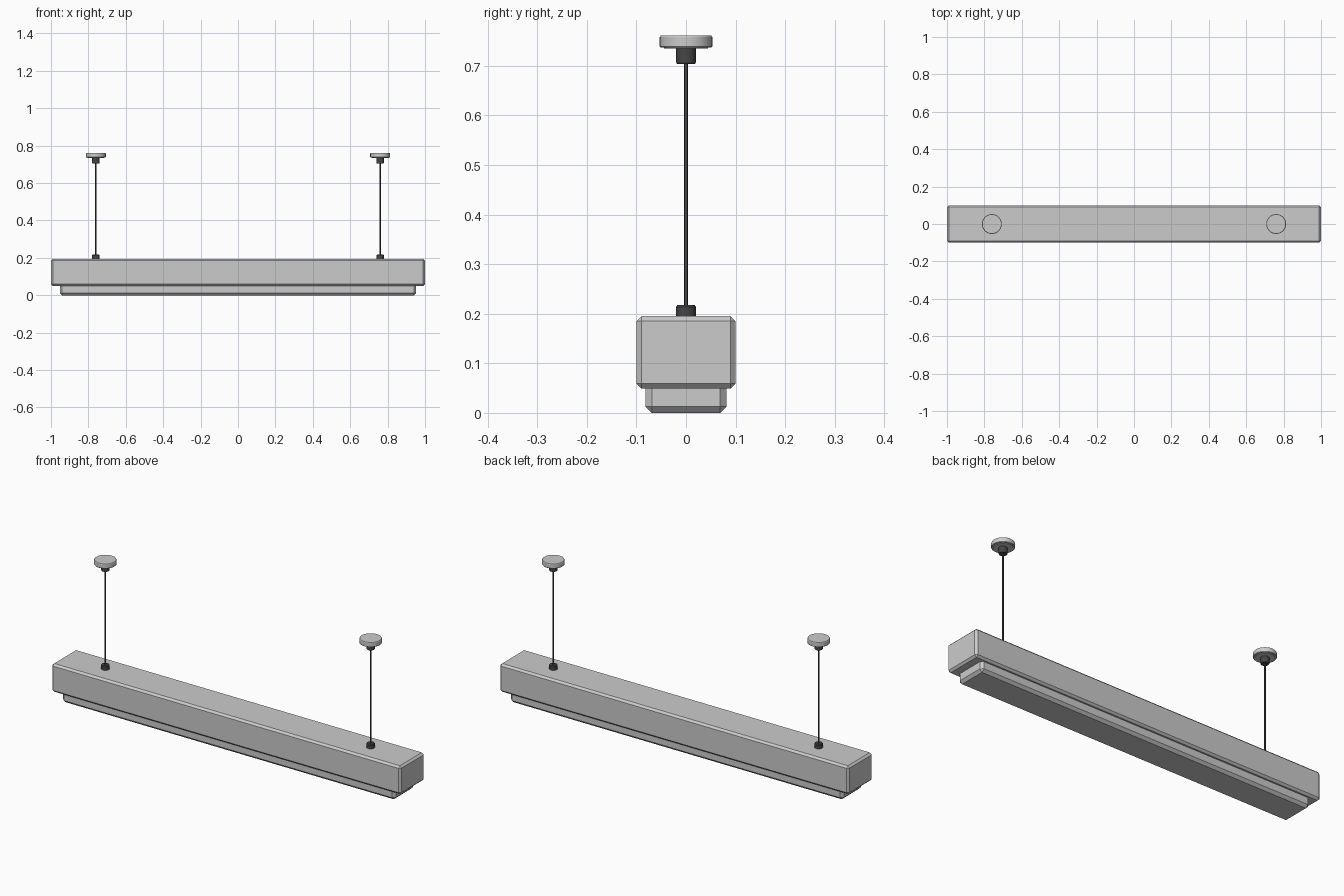
import bpy, bmesh, math

if "Cube" in bpy.data.objects:
    bpy.data.objects.remove(bpy.data.objects["Cube"])

dark = bpy.data.materials.new("dark_metal")
dark.diffuse_color = (0.06, 0.06, 0.06, 1)
dark.use_nodes = True
dark.node_tree.nodes["Principled BSDF"].inputs["Base Color"].default_value = dark.diffuse_color


def finish(name, bm, mat=None):
    bmesh.ops.recalc_face_normals(bm, faces=bm.faces)
    me = bpy.data.meshes.new(name)
    bm.to_mesh(me)
    bm.free()
    ob = bpy.data.objects.new(name, me)
    bpy.context.collection.objects.link(ob)
    if mat:
        me.materials.append(mat)
    return ob


def box(name, hx, hy, z0, z1, bevel):
    bm = bmesh.new()
    bmesh.ops.create_cube(bm, size=1)
    for v in bm.verts:
        v.co = (v.co.x * 2 * hx, v.co.y * 2 * hy, z0 + (v.co.z + 0.5) * (z1 - z0))
    # chamfer every edge except those hidden inside the housing
    edges = [e for e in bm.edges
             if name == "housing" or min(v.co.z for v in e.verts) < z0 + 1e-5]
    bmesh.ops.bevel(bm, geom=edges, offset=bevel, offset_type='OFFSET',
                    segments=1, profile=0.5, affect='EDGES')
    return finish(name, bm)


def lathe(name, x, profile, sides=32, mat=None):
    """Solid of revolution about a vertical axis; profile is (radius, z)."""
    bm = bmesh.new()
    rings = [[bm.verts.new((x + r * math.cos(math.tau * i / sides),
                            r * math.sin(math.tau * i / sides), z))
              for i in range(sides)] for r, z in profile]
    for a, b in zip(rings, rings[1:]):
        for i in range(sides):
            j = (i + 1) % sides
            bm.faces.new((a[i], a[j], b[j], b[i]))
    bm.faces.new(rings[0][::-1])
    bm.faces.new(rings[-1])
    ob = finish(name, bm, mat)
    bpy.ops.object.select_all(action='DESELECT')
    ob.select_set(True)
    bpy.context.view_layer.objects.active = ob
    bpy.ops.object.shade_smooth_by_angle(angle=math.radians(30))
    return ob


# long lamp body and the stepped diffuser beneath it
box("housing", 1.0, 0.1, 0.049, 0.195, 0.01)
box("diffuser", 0.953, 0.082, 0.002 - 0.002, 0.06, 0.013)

# two suspension assemblies
for side, x in (("left", -0.76), ("right", 0.76)):
    lathe(side + "_lower_grip", x,
          [(0.02, 0.19), (0.02, 0.214), (0.017, 0.218)], 24, mat=dark)
    lathe(side + "_cable", x, [(0.0037, 0.2), (0.0037, 0.72)], 12, mat=dark)
    lathe(side + "_upper_grip", x,
          [(0.018, 0.704), (0.02, 0.707), (0.02, 0.737)], 24, mat=dark)
    # ceiling canopy with softened rims
    lathe(side + "_canopy", x,
          [(0.044, 0.735), (0.045, 0.737), (0.051, 0.737), (0.053, 0.739),
           (0.053, 0.758), (0.051, 0.761)], 40)
